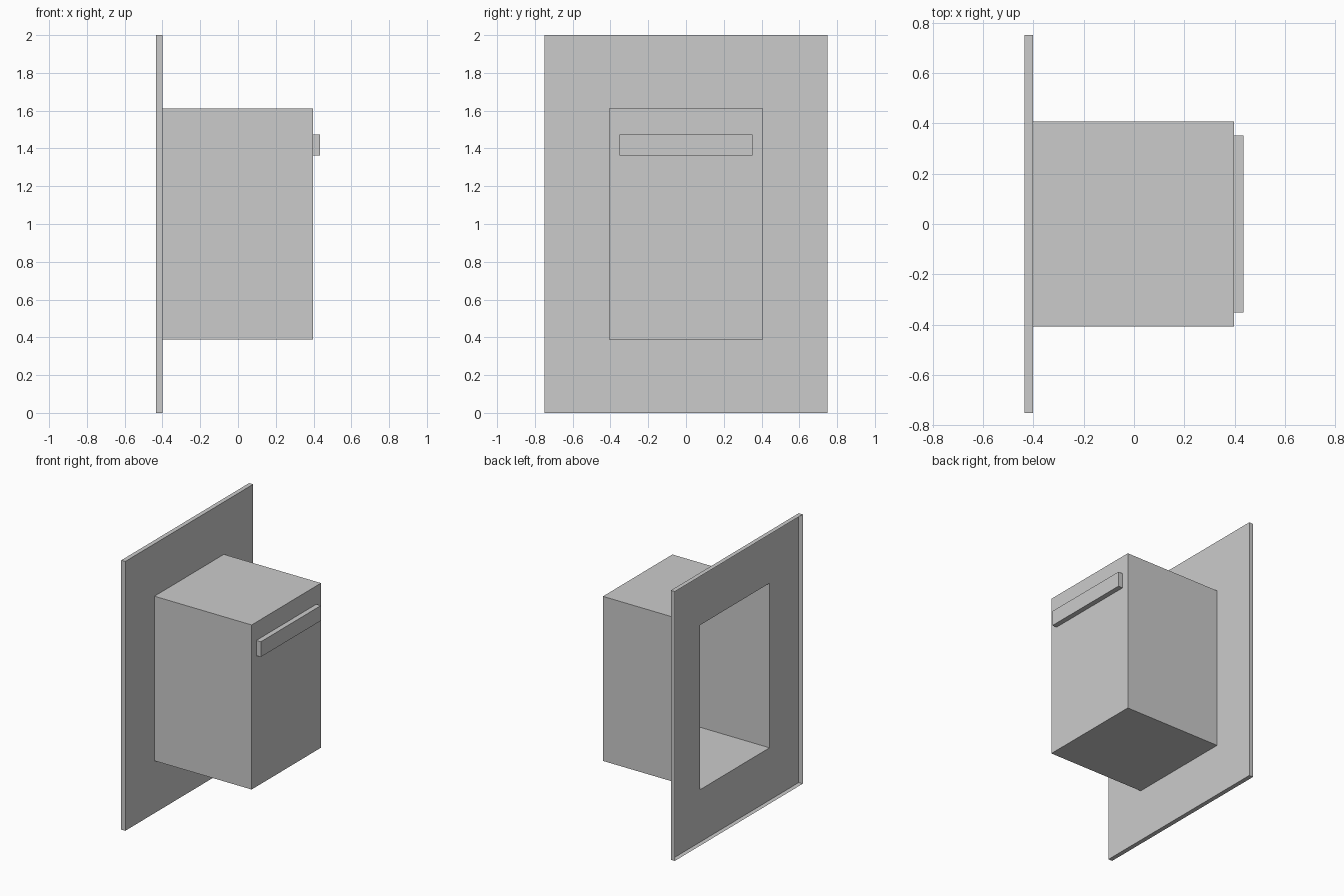
import bpy
import bmesh

old = bpy.data.objects.get("Cube")
if old:
    bpy.data.objects.remove(old, do_unlink=True)

# One plain grey for every part
grey = bpy.data.materials.new("mid_grey")
grey.use_nodes = True
grey.diffuse_color = (0.6, 0.6, 0.6, 1)
bsdf = next(n for n in grey.node_tree.nodes if n.type == "BSDF_PRINCIPLED")
bsdf.inputs["Base Color"].default_value = grey.diffuse_color

PLATE_BACK, PLATE_FRONT = -0.434, -0.401
BOX_END, HANDLE_END = 0.397, 0.434
PLATE = (0.75, 0, 2)
BOX = (0.407, 0.389, 1.611)
HANDLE = (0.352, 1.362, 1.475)


def loop(bm, x, half, low, high):
    """Rectangle of vertices in the plane at x, winding to face +x."""
    corners = ((-half, low), (half, low), (half, high), (-half, high))
    return [bm.verts.new((x, y, z)) for y, z in corners]


def bridge(bm, a, b):
    """Join two rectangles with a ring of four quads."""
    for i in range(4):
        j = (i + 1) % 4
        bm.faces.new((a[i], a[j], b[j], b[i]))


def sheet_part(name, back, front, size, opening=None):
    """Thin-walled tray, open at the back, with an optional hole in its front."""
    bm = bmesh.new()
    rim = loop(bm, back, *size)
    face = loop(bm, front, *size)
    bridge(bm, rim, face)
    if opening:
        bridge(bm, face, loop(bm, front, *opening))
    else:
        bm.faces.new(face)
    mesh = bpy.data.meshes.new(name)
    bm.to_mesh(mesh)
    bm.free()
    mesh.materials.append(grey)
    bpy.context.collection.objects.link(bpy.data.objects.new(name, mesh))


# Flanged mounting plate, hollow behind, with the mouth of the box cut out
sheet_part("mounting_plate", PLATE_BACK, PLATE_FRONT, PLATE, BOX)

# Thin-walled box, open towards the plate
sheet_part("box_shell", PLATE_FRONT, BOX_END, BOX)

# Handle bar across the end of the box
sheet_part("handle_bar", BOX_END, HANDLE_END, HANDLE)
